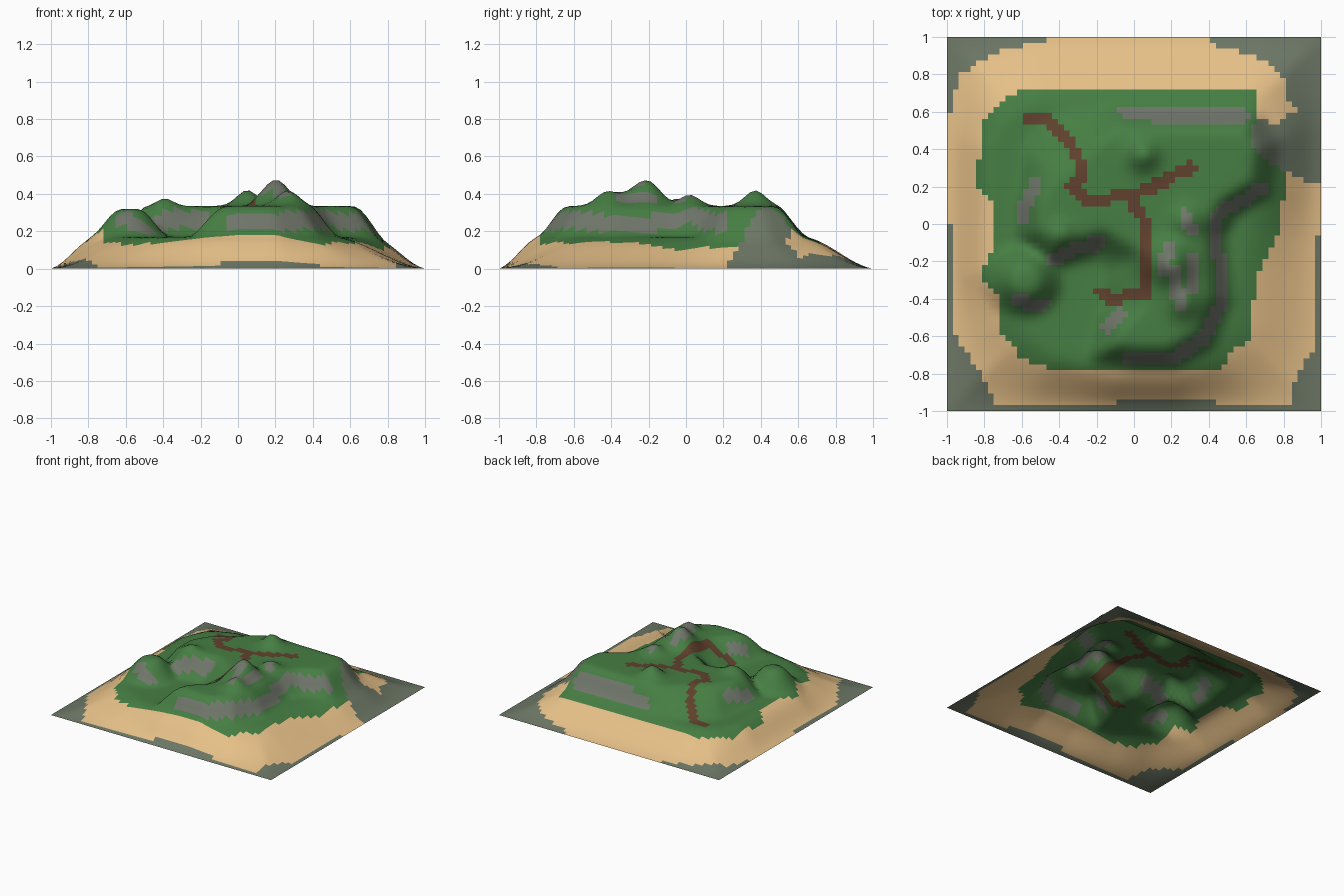
import bpy, bmesh, math
from mathutils import Vector

if "Cube" in bpy.data.objects:
    bpy.data.objects.remove(bpy.data.objects["Cube"])

N = 64  # grid cells per side


def smooth(t):
    t = max(0.0, min(1.0, t))
    return t * t * (3 - 2 * t)


def line_dist(x, y, pts):
    """Distance from a point to a polyline."""
    p, best = Vector((x, y)), 9.0
    for a, b in zip(pts, pts[1:]):
        a, b = Vector(a), Vector(b)
        d = b - a
        t = max(0.0, min(1.0, (p - a).dot(d) / max(d.dot(d), 1e-9)))
        best = min(best, (p - a - d * t).length)
    return best


def inside(x, y, poly):
    hit = False
    for (ax, ay), (bx, by) in zip(poly, poly[1:] + poly[:1]):
        if (ay > y) != (by > y) and x < ax + (y - ay) * (bx - ax) / (by - ay):
            hit = not hit
    return hit


def signed(x, y, poly):
    """Positive inside the outline, negative outside."""
    d = line_dist(x, y, poly + poly[:1])
    return d if inside(x, y, poly) else -d


def bell(x, y, cx, cy, r):
    return math.exp(-((x - cx) ** 2 + (y - cy) ** 2) / (2 * r * r))


# Height outlines: low shelf and upper plateau
SHELF = [(-.77, -.25), (-.66, -.5), (-.42, -.7), (-.1, -.79), (.2, -.79), (.4, -.7), (.52, -.5),
         (.56, -.2), (.6, 0), (.7, .2), (.73, .45), (.6, .62), (-.5, .64), (-.68, .55),
         (-.76, .4)]
PLATEAU = [(-.18, -.69), (0, -.72), (.2, -.72), (.38, -.62), (.465, -.4), (.435, -.05),
           (.5, .08), (.68, .19), (.71, .42), (.63, .56), (-.1, .57), (-.3, .49), (-.5, .33),
           (-.57, .12), (-.57, -.05), (-.45, -.19), (-.3, -.14), (-.17, -.1), (-.04, -.2),
           (-.04, -.42), (-.13, -.52)]
# Hills: x, y, radius, height
HILLS = [(.2, -.21, .07, .145), (.27, -.42, .055, .085), (.25, -.31, .045, .035),
         (.28, .02, .05, .065), (.05, .37, .053, .092), (-.39, -.05, .042, .048)]


def height(x, y):
    # beach rising from the edge to the shelf
    edge = min(1 - abs(x), 1 - abs(y))
    s = signed(x, y, SHELF)
    t = 1.0 if s >= 0 else edge / (edge - s)
    z = .17 * (.3 * t + .7 * smooth(t))
    # plateau with steep cliffs, and two gentle ramps
    w = .085 + .14 * bell(x, y, -.03, -.31, .1) + .16 * bell(x, y, -.4, .45, .14)
    z += .165 * smooth((signed(x, y, PLATEAU) + w) / (2 * w)) * smooth(t * 1.3)
    # round hill on the south-west corner
    r = math.hypot(x + .58, y + .3)
    z = max(z, .17 + .15 * smooth((.22 - r) / .17)) if r < .21 and t > .8 else z
    for cx, cy, rad, h in HILLS:
        z += h * bell(x, y, cx, cy, rad)
    return z


# Colour outlines
GRASS = [(-.71, -.58), (-.6, -.72), (-.46, -.775), (.48, -.775), (.5, -.69), (.62, -.62),
         (.65, -.3), (.78, -.05), (.81, .27), (.7, .34), (.62, .45), (.65, .58), (.65, .72),
         (-.6, .72), (-.72, .65), (-.81, .53), (-.84, .2), (-.75, .1), (-.75, -.1),
         (-.82, -.3), (-.71, -.4)]
SAND = [(-.97, -.58), (-.83, -.78), (-.73, -.97), (-.25, -.97), (.05, -.94), (.43, -.94),
        (.45, -.97), (.84, -.97), (.85, -.86), (.97, -.65), (.97, -.1), (1.01, .0),
        (1.01, .2), (.9, .24), (.8, .28), (.7, .34), (.62, .4), (.64, .56), (.76, .54),
        (.87, .61), (.81, .66), (.8, .78), (.7, .88), (.42, .96), (.42, 1.01), (-.46, 1.01),
        (-.48, .97), (-.7, .94), (-.93, .8), (-.97, .65), (-1.01, .5), (-1.01, 0), (-.97, 0)]
PATHS = [[(-.58, .56), (-.46, .55), (-.37, .46), (-.3, .37), (-.28, .25), (-.34, .21),
          (-.25, .13), (-.02, .15), (.13, .21), (.22, .27), (.31, .3)],
         [(-.02, .15), (.05, .02), (.05, -.385), (-.13, -.395), (-.18, -.36)]]
CRAGS = [[(-.02, -.715), (.22, -.71), (.38, -.61), (.46, -.45), (.46, -.2), (.43, -.05),
          (.46, .07), (.6, .13), (.69, .2)],
         [(-.05, .6), (.1, .58), (.59, .58)],
         [(-.44, -.19), (-.35, -.15), (-.19, -.1)],
         [(-.6, .03), (-.59, .1), (-.53, .21)],
         [(-.63, -.4), (-.57, -.43), (-.48, -.43)],
         [(.15, -.26), (.19, -.12)], [(.22, -.25), (.24, -.43)], [(.31, -.2), (.31, -.33)],
         [(.27, .05), (.27, 0), (.32, -.02)], [(-.15, -.55), (-.08, -.48)]]


def colour_index(x, y):
    if any(line_dist(x, y, p) < .031 for p in PATHS):
        return 2
    if any(line_dist(x, y, p) < .035 for p in CRAGS):
        return 3
    if inside(x, y, GRASS):
        return 0
    return 1 if inside(x, y, SAND) else 4


def material(name, rgb):
    m = bpy.data.materials.new(name)
    lin = [((c / 255 + .055) / 1.055) ** 2.4 for c in rgb]
    m.diffuse_color = (*lin, 1)
    m.use_nodes = True
    m.node_tree.nodes["Principled BSDF"].inputs["Base Color"].default_value = m.diffuse_color
    return m


# Terrain sheet
bm = bmesh.new()
bmesh.ops.create_grid(bm, x_segments=N, y_segments=N, size=1)
for v in bm.verts:
    v.co.z = height(v.co.x, v.co.y)
# soften the creases, keeping the rim at ground level
inner = [v for v in bm.verts if not v.is_boundary]
for _ in range(2):
    bmesh.ops.smooth_vert(bm, verts=inner, factor=.25, use_axis_z=True)
for f in bm.faces:
    c = f.calc_center_median()
    f.material_index = colour_index(c.x, c.y)
    f.smooth = True
mesh = bpy.data.meshes.new("island_terrain")
bm.to_mesh(mesh)
bm.free()
for name, rgb in [("grass green", (70, 126, 67)), ("beach sand", (230, 192, 136)),
                  ("path brown", (96, 65, 45)), ("cliff grey", (112, 118, 106)),
                  ("shore grey", (108, 119, 101))]:
    mesh.materials.append(material(name, rgb))
terrain = bpy.data.objects.new("island_terrain", mesh)
bpy.context.collection.objects.link(terrain)
